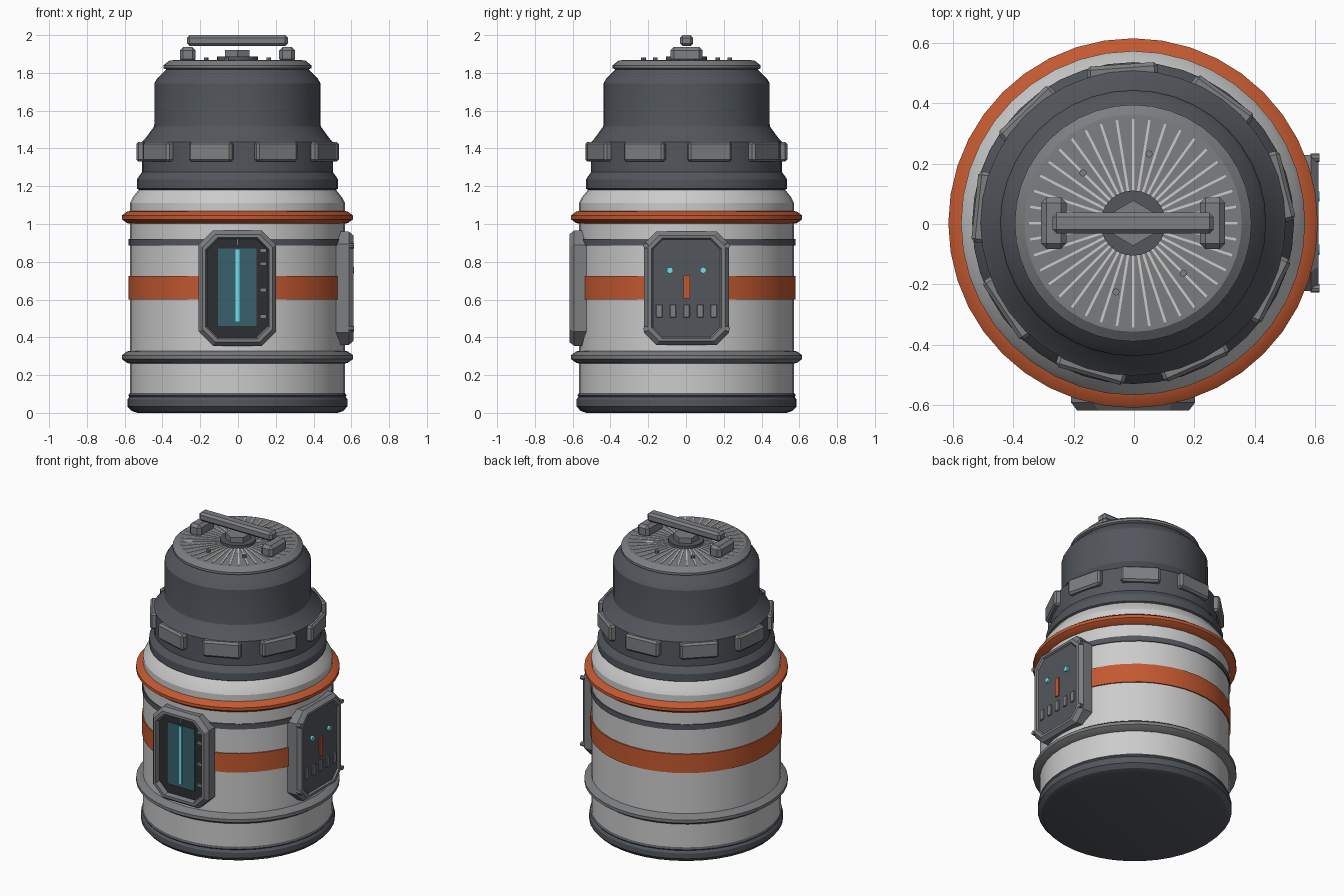
import bpy, bmesh
from math import cos, sin, pi, radians
from mathutils import Matrix

if "Cube" in bpy.data.objects:
    bpy.data.objects.remove(bpy.data.objects["Cube"])

SEG = 40
CENTRE = Matrix.Translation((-0.003, 0.003, 0))
SIDE = Matrix.Rotation(pi / 2, 4, 'Z')      # turns a front-facing part to +x
FRONT = Matrix.Identity(4)


def mat(name, r, g, b):
    m = bpy.data.materials.new(name)
    m.diffuse_color = (r, g, b, 1)
    m.use_nodes = True
    m.node_tree.nodes["Principled BSDF"].inputs["Base Color"].default_value = m.diffuse_color
    return m


LIGHT = mat("light_grey", .55, .55, .55)
MID = mat("mid_grey", .2, .21, .22)
DARK = mat("dark_grey", .085, .095, .11)
BLACK = mat("near_black", .025, .028, .032)
ORANGE = mat("orange", .55, .1, .03)
TEAL = mat("teal", .04, .12, .15)
CYAN = mat("cyan", .15, .75, .85)


def finish(name, bm, material, matrix=FRONT, smooth=False, bevel=0):
    bmesh.ops.remove_doubles(bm, verts=bm.verts, dist=1e-5)
    if bevel:
        bmesh.ops.bevel(bm, geom=bm.edges[:], offset=bevel, segments=1, affect='EDGES')
    bmesh.ops.recalc_face_normals(bm, faces=bm.faces)
    me = bpy.data.meshes.new(name)
    bm.to_mesh(me)
    bm.free()
    me.materials.append(material)
    ob = bpy.data.objects.new(name, me)
    bpy.context.collection.objects.link(ob)
    ob.matrix_world = CENTRE @ matrix
    if smooth:
        bpy.ops.object.select_all(action='DESELECT')
        ob.select_set(True)
        bpy.context.view_layer.objects.active = ob
        bpy.ops.object.shade_smooth_by_angle(angle=radians(25))
    return ob


def bridge(bm, rings, closed=False):
    n = len(rings[0])
    pairs = list(zip(rings, rings[1:])) + ([(rings[-1], rings[0])] if closed else [])
    for a, b in pairs:
        for i in range(n):
            j = (i + 1) % n
            bm.faces.new((a[i], a[j], b[j], b[i]))


def lathe(name, profile, material, closed=False):
    """Revolve (radius, z) points; open profiles are capped at both ends."""
    bm = bmesh.new()
    rings = [[bm.verts.new((r * cos(2 * pi * i / SEG), r * sin(2 * pi * i / SEG), z))
              for i in range(SEG)] for r, z in profile]
    bridge(bm, rings, closed)
    if not closed:
        bm.faces.new(rings[0])
        bm.faces.new(rings[-1])
    return finish(name, bm, material, smooth=True)


def octagon_loft(name, sections, z, material, matrix):
    """Sections are (half width, half height, corner cut, distance outwards)."""
    bm = bmesh.new()
    rings = []
    for w, h, c, d in sections:
        pts = [(w, h - c), (w - c, h), (c - w, h), (-w, h - c),
               (-w, c - h), (c - w, -h), (w - c, -h), (w, c - h)]
        rings.append([bm.verts.new((u, -d, z + v)) for u, v in pts])
    bridge(bm, rings)
    bm.faces.new(rings[0])
    bm.faces.new(rings[-1])
    return finish(name, bm, material, matrix)


def box(name, lo, hi, material, matrix=FRONT, bevel=0):
    bm = bmesh.new()
    bmesh.ops.create_cube(bm, size=1)
    for v in bm.verts:
        v.co = [(a + b) / 2 + c * (b - a) for a, b, c in zip(lo, hi, v.co)]
    return finish(name, bm, material, matrix, bevel=bevel)


def disc(name, r, depth, loc, material, sides=12, matrix=FRONT, axis='Z'):
    bm = bmesh.new()
    turn = Matrix.Rotation(pi / 2, 4, 'X') if axis == 'Y' else FRONT
    bmesh.ops.create_cone(bm, cap_ends=True, segments=sides, radius1=r, radius2=r,
                          depth=depth, matrix=Matrix.Translation(loc) @ turn)
    return finish(name, bm, material, matrix)


# Main turned shells
lathe("base_foot", [(.53, 0), (.56, .01), (.583, .035), (.583, .07), (.573, .085),
                    (.578, .092), (.57, .105)], DARK)
lathe("lower_body", [(.57, .08), (.57, 1.11), (.555, 1.14), (.515, 1.19)], LIGHT)
lathe("upper_housing", [(.5, 1.17), (.533, 1.187), (.533, 1.235), (.52, 1.255), (.505, 1.275),
                        (.505, 1.435), (.49, 1.45), (.442, 1.515), (.44, 1.53),
                        (.44, 1.745), (.425, 1.77), (.375, 1.82)], DARK)
lathe("lid", [(.37, 1.815), (.392, 1.825), (.392, 1.84), (.36, 1.865), (.345, 1.866)], MID)

# Rings and painted bands around the body
for name, z, material in (("lower_rib", .295, MID), ("upper_rib", 1.035, ORANGE)):
    lathe(name, [(.56, z - .036), (.585, z - .03), (.612, z - .01), (.612, z + .01),
                 (.585, z + .03), (.56, z + .036)], material, closed=True)
for name, z0, z1, r, material in (("orange_band", .6, .725, .577, ORANGE),
                                  ("dark_band", .885, .92, .576, DARK)):
    lathe(name, [(.56, z0), (r, z0), (r, z1), (.56, z1)], material, closed=True)

# Nine blocks around the collar
for k in range(9):
    turn = Matrix.Rotation(radians(14 + 40 * k), 4, 'Z')
    box("collar_block", (.46, -.118, 1.33), (.527, .118, 1.435), MID, turn, bevel=.012)

# Lid details: radial slats, hub, bolts
for k in range(SEG):
    box("lid_slat", (.1, -.004, 1.86), (.345, .004, 1.869), LIGHT,
        Matrix.Rotation(2 * pi * k / SEG, 4, 'Z'))
disc("lid_hub", .108, .025, (0, 0, 1.873), DARK, 24)
disc("hub_nut", .075, .05, (0, 0, 1.895), MID, 6)
for a in (77, 135, 256, 315):
    disc("lid_bolt", .012, .025, (.235 * cos(radians(a)), .235 * sin(radians(a)), 1.87), MID, 8)

# Carry handle
box("handle_bar", (-.267, -.035, 1.942), (.267, .035, 2.0), MID, bevel=.014)
for s in (-1, 1):
    box("handle_post", (s * .263 - .042, -.085, 1.855), (s * .263 + .042, .085, 1.937), MID, bevel=.018)

# Front window
octagon_loft("window_frame", [(.205, .305, .075, .48), (.205, .305, .075, .595),
                              (.185, .285, .068, .621), (.168, .268, .062, .621),
                              (.16, .26, .06, .587)], .66, MID, FRONT)
octagon_loft("window_recess", [(.161, .261, .06, .57), (.161, .261, .06, .59)], .66, BLACK, FRONT)
box("window_screen", (-.103, -.597, .46), (.1, -.58, .87), TEAL)
box("window_light_strip", (-.01, -.603, .485), (.01, -.59, .865), CYAN)
box("window_top_tick", (-.005, -.598, .885), (.005, -.58, .92), MID)
for z in (.51, .65, .79, .86):
    box("window_tick", (.12, -.6, z - .01), (.155, -.58, z + .01), MID)

# Control panel on the right side
octagon_loft("panel_plate", [(.225, .3, .065, .48), (.225, .3, .065, .59),
                             (.205, .28, .06, .614), (.185, .265, .055, .614),
                             (.178, .258, .053, .602)], .66, MID, SIDE)
octagon_loft("panel_face", [(.178, .258, .053, .59), (.178, .258, .053, .604)], .66, DARK, SIDE)
for s in (-1, 1):
    disc("panel_lamp", .017, .02, (s * .088, -.607, .755), CYAN, 12, SIDE, 'Y')
    for z in (.445, .885):
        disc("panel_bolt", .014, .03, (s * .216, -.603, z), MID, 8, SIDE, 'Y')
box("panel_indicator", (-.015, -.612, .605), (.017, -.6, .73), ORANGE, SIDE)
for k in range(-2, 3):
    box("panel_key", (k * .072 - .017, -.612, .505), (k * .072 + .017, -.6, .575), MID, SIDE, .003)
